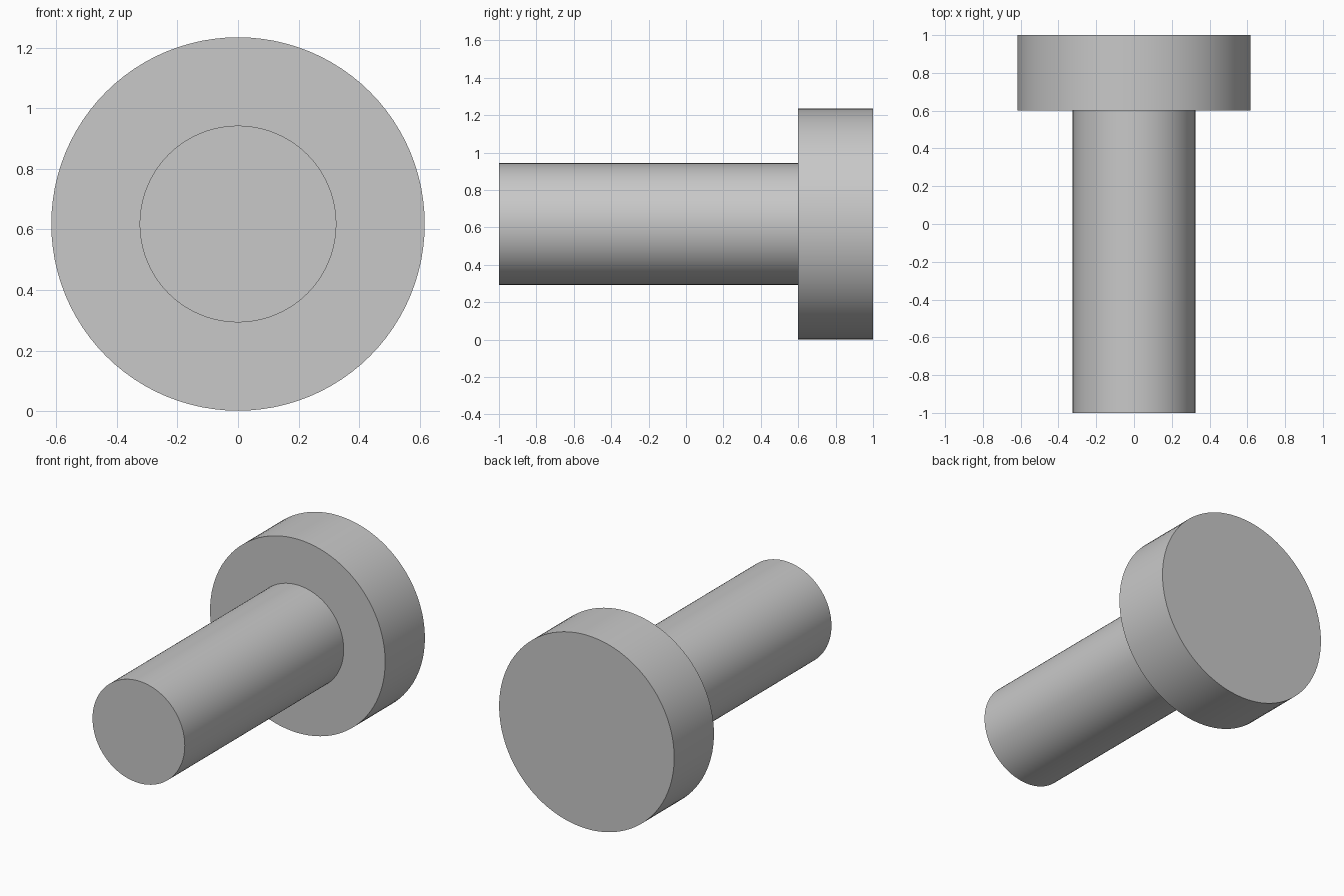
import bpy
import bmesh
import math
from mathutils import Vector

cube = bpy.data.objects.get("Cube")
if cube:
    bpy.data.objects.remove(cube, do_unlink=True)

SEGMENTS = 96
HEAD_R, SHAFT_R = 0.617, 0.325
AXIS_Z = 0.618
FRONT, SHOULDER, BACK = -1.0, 0.6, 1.0

# Plain grey
grey = bpy.data.materials.new("plain_grey")
grey.use_nodes = True
colour = (0.58, 0.58, 0.58, 1)
grey.diffuse_color = colour
grey.node_tree.nodes["Principled BSDF"].inputs["Base Color"].default_value = colour

# Stepped pin: half profile (radius, y) turned about the y axis
profile = [(0, FRONT), (SHAFT_R, FRONT), (SHAFT_R, SHOULDER),
           (HEAD_R, SHOULDER), (HEAD_R, BACK), (0, BACK)]
bm = bmesh.new()
verts = [bm.verts.new((0, y, r)) for r, y in profile]
edges = [bm.edges.new(pair) for pair in zip(verts, verts[1:])]
bmesh.ops.spin(bm, geom=verts + edges, cent=(0, 0, 0), axis=(0, 1, 0),
               angle=math.tau, steps=SEGMENTS, use_merge=False)
bmesh.ops.remove_doubles(bm, verts=bm.verts, dist=0.0001)
bmesh.ops.recalc_face_normals(bm, faces=bm.faces)
bmesh.ops.translate(bm, vec=Vector((0, 0, AXIS_Z)), verts=bm.verts)

mesh = bpy.data.meshes.new("headed_pin")
bm.to_mesh(mesh)
bm.free()
mesh.materials.append(grey)
pin = bpy.data.objects.new("headed_pin", mesh)
bpy.context.collection.objects.link(pin)

# Smooth sides, crisp rims
bpy.ops.object.select_all(action='DESELECT')
pin.select_set(True)
bpy.context.view_layer.objects.active = pin
bpy.ops.object.shade_smooth_by_angle(angle=math.radians(30))
